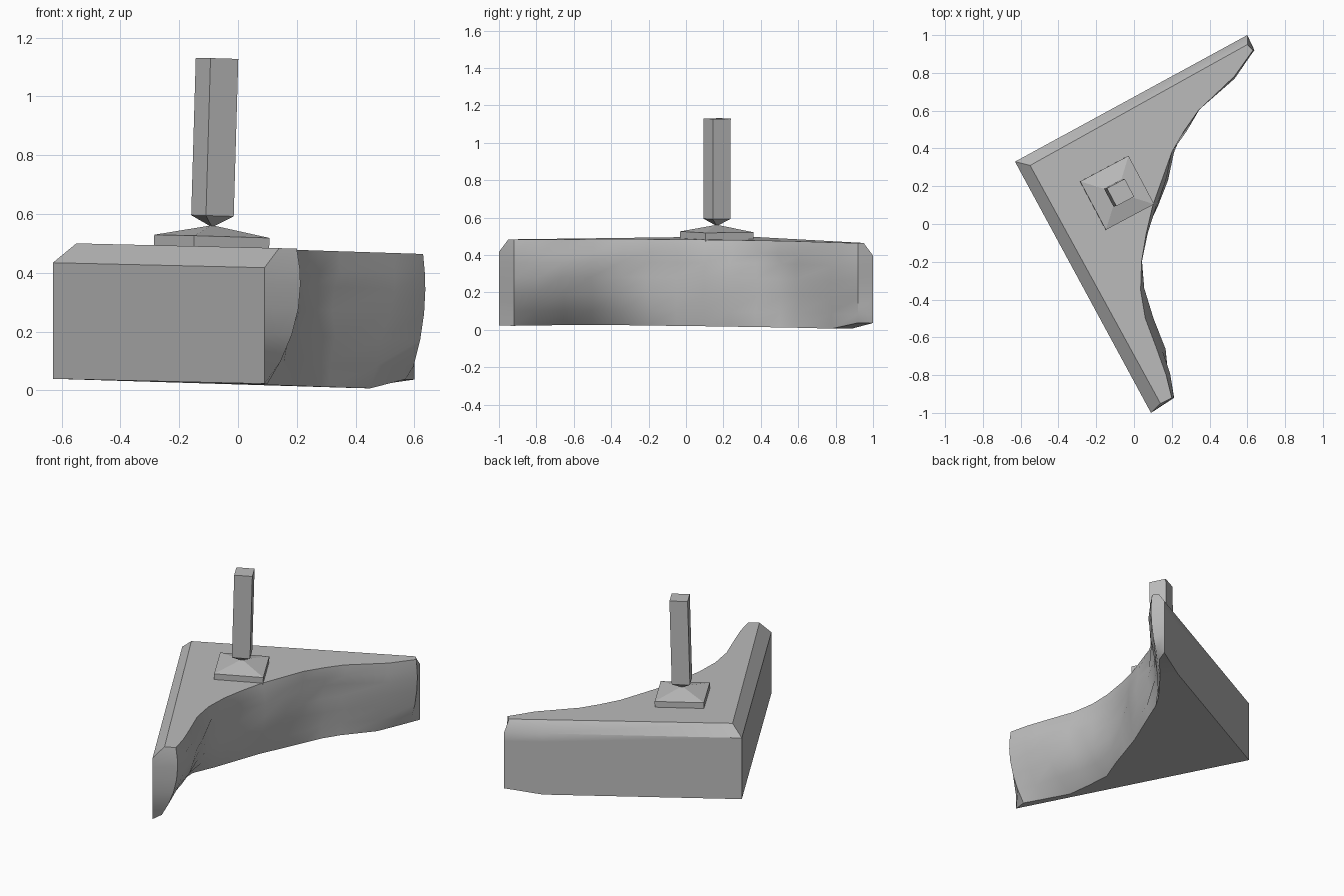
import bpy, bmesh, math, random
from mathutils import Vector, Matrix

if "Cube" in bpy.data.objects:
    bpy.data.objects.remove(bpy.data.objects["Cube"], do_unlink=True)
random.seed(4)

stone = bpy.data.materials.new("plain_grey")
stone.use_nodes = True
stone.diffuse_color = (0.5, 0.5, 0.5, 1)
stone.node_tree.nodes["Principled BSDF"].inputs["Base Color"].default_value = (0.5, 0.5, 0.5, 1)


def loft(name, rings, angle):
    """Skin closed rings of equal length and cap both ends."""
    bm = bmesh.new()
    rows = [[bm.verts.new(p) for p in ring] for ring in rings]
    n = len(rows[0])
    for low, high in zip(rows, rows[1:]):
        for i in range(n):
            j = (i + 1) % n
            bm.faces.new((low[i], low[j], high[j], high[i]))
    bm.faces.new(rows[0][::-1])
    bm.faces.new(rows[-1])
    bmesh.ops.remove_doubles(bm, verts=bm.verts, dist=0.0005)
    bmesh.ops.triangulate(bm, faces=[f for f in bm.faces if len(f.verts) > 4])
    bmesh.ops.recalc_face_normals(bm, faces=bm.faces)
    mesh = bpy.data.meshes.new(name)
    bm.to_mesh(mesh)
    bm.free()
    mesh.materials.append(stone)
    obj = bpy.data.objects.new(name, mesh)
    bpy.context.collection.objects.link(obj)
    bpy.ops.object.select_all(action="DESELECT")
    obj.select_set(True)
    bpy.context.view_layer.objects.active = obj
    bpy.ops.object.shade_smooth_by_angle(angle=math.radians(angle))
    return obj


def slope(x, y):
    return -0.029 * x - 0.003 * y


# Broken side from the front tip to the back tip: y, then x at bottom, middle, top
broken = [
    (-.92, .10, .20, .20), (-.80, .03, .17, .17), (-.66, -.05, .145, .12),
    (-.50, -.07, .08, .06), (-.35, -.08, .03, .035), (-.20, -.02, .04, .04),
    (-.05, .03, .06, .065), (.10, .08, .12, .10), (.24, .14, .185, .15),
    (.38, .20, .20, .20), (.50, .25, .26, .27), (.60, .31, .33, .34),
    (.78, .45, .51, .53), (.92, .57, .63, .63),
]
# Straight walls: full outline point and its position inside the top bevel
corner = ((-.63, .33), (-.55, .31))
front_tip = ((.09, -1), (.14, -.95))
back_tip = ((.6, 1), (.6, .95))
back_wall = ((.4, .891), (.42, .85))

# Slab, built in levels from the underside to the bevelled top
levels = [0, .08, .17, .26, .34, .395, .463]
rings = []
for k, h in enumerate(levels):
    t = h / levels[-1]
    top = k == len(levels) - 1
    ring = [corner[top], front_tip[top]]
    for y, a, b, c in broken:
        x = a * (1 - t) * (1 - 2 * t) + 4 * b * t * (1 - t) + c * t * (2 * t - 1)
        rough = .012 if 0 < k < len(levels) - 1 and -.9 < y < .9 else 0
        ring.append((x + random.uniform(-rough, rough), y + random.uniform(-rough, rough)))
    ring += [back_tip[top], back_wall[top]]
    points = []
    for x, y in ring:
        lift = .035 if k == 0 and x > .5 else 0
        points.append(Vector((x, y, .022 + h + lift + slope(x, y))))
    rings.append(points)
loft("broken_slab", rings, 35)

# Mount and post share the tilt of the slab and line up with its back wall
tilt = Vector((0, 0, 1)).rotation_difference(Vector((.029, .003, 1))).to_matrix().to_4x4()
place = Matrix.Translation((-.09, .165, .487)) @ tilt @ Matrix.Rotation(math.radians(28), 4, "Z")


def square_stack(name, sections):
    corners = [(-1, -1), (1, -1), (1, 1), (-1, 1)]
    loft(name, [[place @ Vector((r * x, r * y, z)) for x, y in corners] for z, r in sections], 10)


square_stack("mount_plate", [(-.01, .145), (.037, .145), (.074, .003)])
square_stack("post", [(.07, .003), (.107, .0535), (.643, .0535)])
